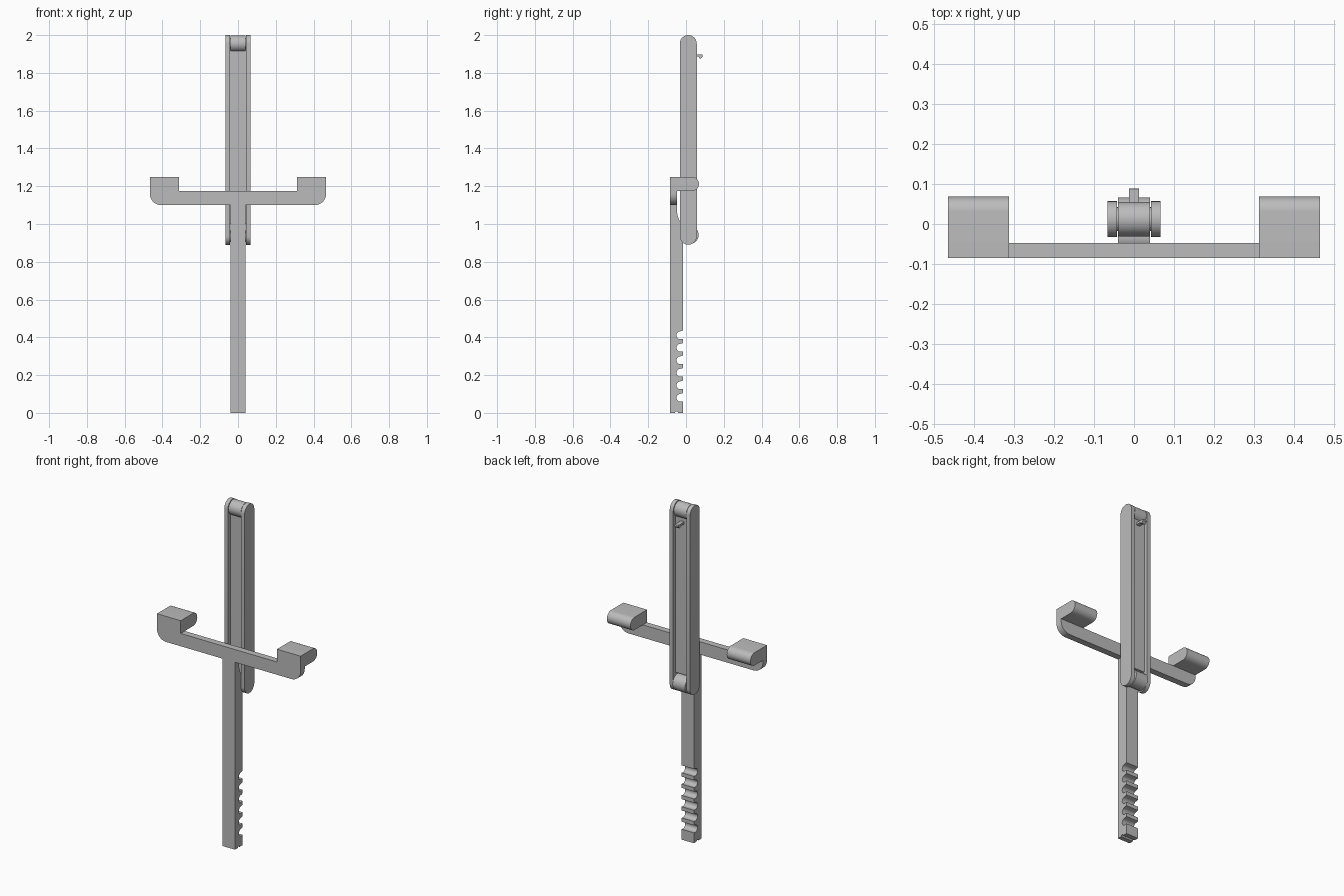
import bpy, bmesh
from math import cos, sin, radians

cube = bpy.data.objects.get("Cube")
if cube:
    bpy.data.objects.remove(cube)

grey = bpy.data.materials.new("plain grey")
grey.use_nodes = True
grey.diffuse_color = (0.5, 0.5, 0.5, 1)
grey.node_tree.nodes["Principled BSDF"].inputs["Base Color"].default_value = (0.5, 0.5, 0.5, 1)


def arc(cu, cv, r, start, end, n=16):
    """Points along an arc, angles in degrees."""
    angles = [radians(start + (end - start) * i / n) for i in range(n + 1)]
    return [(cu + r * cos(a), cv + r * sin(a)) for a in angles]


def prism(name, outline, lo, hi, axis="x"):
    """Extrude a (y, z) outline along x, or an (x, z) outline along y."""
    bm = bmesh.new()
    place = (lambda u, v, d: (d, u, v)) if axis == "x" else (lambda u, v, d: (u, d, v))
    face = bm.faces.new([bm.verts.new(place(u, v, lo)) for u, v in outline])
    cap = bmesh.ops.extrude_face_region(bm, geom=[face])["geom"]
    for v in cap:
        if isinstance(v, bmesh.types.BMVert):
            v.co["xyz".index(axis)] = hi
    bmesh.ops.recalc_face_normals(bm, faces=bm.faces)
    mesh = bpy.data.meshes.new(name)
    bm.to_mesh(mesh)
    bm.free()
    obj = bpy.data.objects.new(name, mesh)
    bpy.context.collection.objects.link(obj)
    mesh.materials.append(grey)
    bpy.ops.object.select_all(action="DESELECT")
    obj.select_set(True)
    bpy.context.view_layer.objects.active = obj
    bpy.ops.object.shade_smooth_by_angle(angle=radians(30))
    return obj


FRONT, BACK, HALF = -0.085, -0.015, 0.04
MID, R = 0.012, 0.045          # link arm centre line and end radius
LOW, HIGH = 0.935, 2 - R       # link arm pivots

# Post: hinge knuckle near the top, hooked notches down the back
post = [(FRONT, 0), (FRONT, 1.15), (-0.047, 1.15), (-0.047, 1.06),
        (-0.043, 1.04), (-0.034, 1.018), (-0.015, 0.99)]
post += arc(0.02, 0.942, 0.047, 132, -138, 28)
for i in range(6):
    z = 0.411 - i * 0.0662
    post += [(BACK, z + 0.025)] + arc(-0.029, z, 0.021, 90, 270, 12) + [(BACK, z - 0.019)]
post += [(BACK, 0)] + arc(-0.05, 0, 0.008, 0, 180, 8)
prism("post", post, -HALF, HALF)

# Crossbar with raised ends and rounded lower corners
half = [(0.3125, 1.175), (0.3125, 1.25), (0.4665, 1.25)]
half += arc(0.4065, 1.16, 0.06, 0, -90, 10)
prism("crossbar", half + [(-x, z) for x, z in reversed(half)], FRONT, -0.047, "y")

# Support pads reaching back from the crossbar ends
pad = [(FRONT, 1.175), (FRONT, 1.25)] + arc(0.031, 1.2125, 0.0375, 90, -90)

# Link arm side plates with round ends
plate = arc(MID, HIGH, R, 0, 180) + arc(MID, LOW, R, 180, 360)

for side, s in (("left", 1), ("right", -1)):
    prism(side + "_pad", pad, *sorted((s * 0.3125, s * 0.4665)))
    prism(side + "_link_plate", plate, *sorted((s * 0.043, s * 0.066)))

# Recessed web between the plates
prism("link_web", [(-0.008, 1.0), (0.034, 1.0), (0.034, 1.93), (-0.008, 1.93)], -0.044, 0.044)

# Upper knuckle and hinge axles
prism("upper_knuckle", arc(MID, HIGH, 0.043, 0, 345, 31), -HALF, HALF)
for name, y, z in (("upper_axle", MID, HIGH), ("lower_axle", MID, LOW)):
    prism(name, arc(y, z, 0.03, 0, 345, 23), -0.05, 0.05)

# Small catch on the back of the web
catch = [(0.03, 1.884), (0.03, 1.898), (0.088, 1.897), (0.089, 1.887),
         (0.078, 1.876), (0.07, 1.878), (0.066, 1.886)]
prism("catch", catch, -0.012, 0.012)
